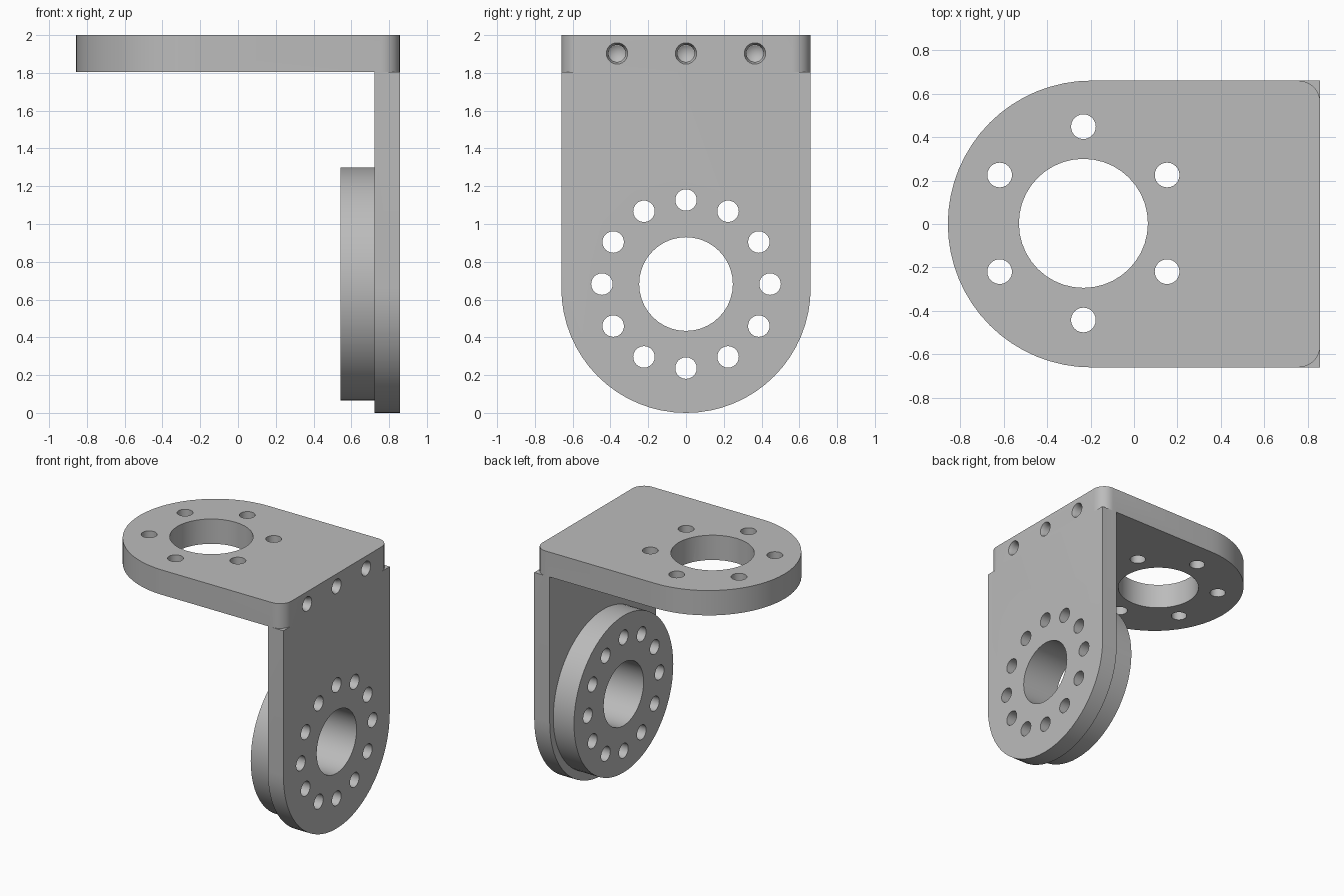
import bpy, bmesh, math
from mathutils import Matrix, Vector

if "Cube" in bpy.data.objects:
    bpy.data.objects.remove(bpy.data.objects["Cube"], do_unlink=True)

metal = bpy.data.materials.new("grey_metal")
metal.use_nodes = True
COLOUR = (0.5, 0.5, 0.5, 1)
metal.diffuse_color = COLOUR
metal.node_tree.nodes["Principled BSDF"].inputs["Base Color"].default_value = COLOUR

HALF_W = 0.66
X_END = 0.857
BORE_Z = 0.682      # height of the upright plate's bore
BORE_X = -0.233     # position of the top plate's bore


def finish(name, bm):
    bmesh.ops.recalc_face_normals(bm, faces=bm.faces[:])
    mesh = bpy.data.meshes.new(name)
    bm.to_mesh(mesh)
    bm.free()
    obj = bpy.data.objects.new(name, mesh)
    bpy.context.collection.objects.link(obj)
    mesh.materials.append(metal)
    return obj


def extrude(name, points, direction):
    bm = bmesh.new()
    face = bm.faces.new([bm.verts.new(p) for p in points])
    new = bmesh.ops.extrude_face_region(bm, geom=[face])["geom"]
    moved = [v for v in new if isinstance(v, bmesh.types.BMVert)]
    bmesh.ops.translate(bm, verts=moved, vec=Vector(direction))
    return finish(name, bm)


def arc(cx, cy, r, start, end, steps):
    angles = [math.radians(start + (end - start) * i / steps) for i in range(steps + 1)]
    return [(cx + r * math.cos(a), cy + r * math.sin(a)) for a in angles]


def add_cylinder(bm, centre, r1, depth, axis, segments, r2=None):
    turn = Matrix.Rotation(math.pi / 2, 4, 'Y') if axis == 'X' else Matrix()
    bmesh.ops.create_cone(bm, cap_ends=True, segments=segments, radius1=r1,
                          radius2=r1 if r2 is None else r2, depth=depth,
                          matrix=Matrix.Translation(centre) @ turn)


def boolean(target, other, operation):
    mod = target.modifiers.new(operation.lower(), 'BOOLEAN')
    mod.object = other
    mod.operation = operation
    mod.solver = 'EXACT'
    bpy.context.view_layer.objects.active = target
    bpy.ops.object.modifier_apply(modifier=mod.name)
    bpy.data.objects.remove(other, do_unlink=True)


def hole_pattern(centre, bore, ring, count, axis):
    # central bore with a ring of bolt holes
    bm = bmesh.new()
    add_cylinder(bm, centre, bore, 1, axis, 40)
    for i in range(count):
        a = math.tau * i / count + math.pi / 2
        u, v = ring * math.cos(a), ring * math.sin(a)
        offset = Vector((0, u, v)) if axis == 'X' else Vector((u, v, 0))
        add_cylinder(bm, Vector(centre) + offset, 0.057, 1, axis, 24)
    return finish("hole_cutter", bm)


# Top plate: round nose, small corner fillets
outline = (arc(X_END - 0.1, -HALF_W + 0.1, 0.1, -90, 0, 8)
           + arc(X_END - 0.1, HALF_W - 0.1, 0.1, 0, 90, 8)
           + arc(HALF_W - X_END, 0, HALF_W, 90, 270, 32))
bracket = extrude("bracket", [(x, y, 1.805) for x, y in outline], (0, 0, 0.195))

# Upright plate: square top, round foot
outline = [(HALF_W, 1.805), (-HALF_W, 1.805)] + arc(0, HALF_W, HALF_W, 180, 360, 32)
upright = extrude("upright_plate", [(0.722, y, z) for y, z in outline], (X_END - 0.722, 0, 0))

# Round boss behind the upright
bm = bmesh.new()
add_cylinder(bm, (0.632, 0, BORE_Z), 0.616, 0.18, 'X', 64)
boss = finish("round_boss", bm)
boolean(boss, hole_pattern((0.63, 0, BORE_Z), 0.248, 0.445, 12, 'X'), 'DIFFERENCE')
boolean(upright, hole_pattern((0.8, 0, BORE_Z), 0.248, 0.445, 12, 'X'), 'DIFFERENCE')
boolean(bracket, hole_pattern((BORE_X, 0.003, 1.9), 0.297, 0.445, 6, 'Z'), 'DIFFERENCE')

# Blind tapped holes in the edge of the top plate
for y in (-0.365, 0, 0.365):
    for r1, r2, near, far in ((0.045, 0.057, 0.03, -0.001), (0.045, 0.045, 0.3, 0.02),
                              (0.0, 0.045, 0.33, 0.299)):
        bm = bmesh.new()
        add_cylinder(bm, (X_END - (near + far) / 2, y, 1.903), r1, near - far, 'X', 24, r2)
        bmesh.ops.remove_doubles(bm, verts=bm.verts[:], dist=1e-5)
        boolean(bracket, finish("tapped_hole_cutter", bm), 'DIFFERENCE')

# Weld the upright to the top plate, then smooth the curved walls
boolean(bracket, upright, 'UNION')
bracket.name = "angle_bracket"
for obj in (bracket, boss):
    bpy.ops.object.select_all(action='DESELECT')
    obj.select_set(True)
    bpy.context.view_layer.objects.active = obj
    bpy.ops.object.shade_smooth_by_angle(angle=math.radians(30))
